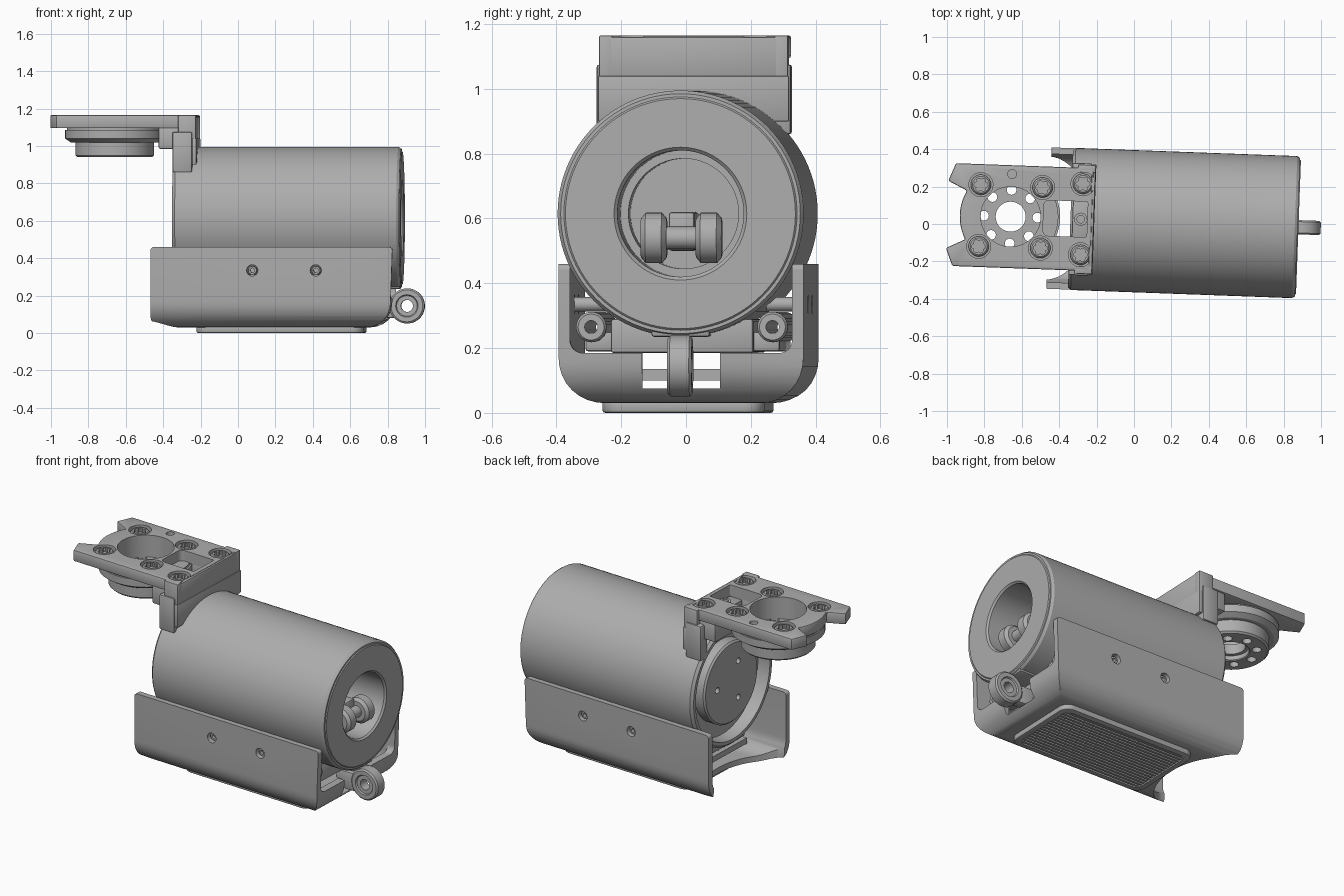
import bpy, bmesh, math
from mathutils import Vector, Matrix

old = bpy.data.objects.get("Cube")
if old:
    bpy.data.objects.remove(old, do_unlink=True)

grey = bpy.data.materials.new("plain grey")
grey.use_nodes = True
colour = (0.42, 0.42, 0.42, 1)
grey.diffuse_color = colour
grey.node_tree.nodes["Principled BSDF"].inputs["Base Color"].default_value = colour

# Whole assembly is turned slightly about the vertical
PLACE = Matrix.Translation((0, 0.015, 0)) @ Matrix.Rotation(math.radians(-2.1), 4, 'Z')
AXES = {'x': lambda u, v, t: (t, u, v), 'y': lambda u, v, t: (u, t, v), 'z': lambda u, v, t: (u, v, t)}


def shade(me):
    me.shade_smooth()
    me.set_sharp_from_angle(angle=math.radians(32))


def finish(name, bm, bevel=0):
    bmesh.ops.recalc_face_normals(bm, faces=bm.faces)
    if bevel:
        sharp = [e for e in bm.edges if e.calc_face_angle(0) > 0.7]
        bmesh.ops.bevel(bm, geom=sharp, offset=bevel, segments=2, profile=0.5, affect='EDGES')
    me = bpy.data.meshes.new(name)
    bm.to_mesh(me)
    bm.free()
    me.transform(PLACE)
    me.materials.append(grey)
    shade(me)
    ob = bpy.data.objects.new(name, me)
    bpy.context.collection.objects.link(ob)
    return ob


def prism(name, pts, a, b, axis='z', bevel=0):
    bm = bmesh.new()
    f = AXES[axis]
    low = [bm.verts.new(f(u, v, a)) for u, v in pts]
    high = [bm.verts.new(f(u, v, b)) for u, v in pts]
    bm.faces.new(low)
    bm.faces.new(high)
    for i in range(len(pts)):
        j = (i + 1) % len(pts)
        bm.faces.new((low[i], low[j], high[j], high[i]))
    return finish(name, bm, bevel)


def box(name, x, y, z, bevel=0):
    pts = [(x[0], y[0]), (x[1], y[0]), (x[1], y[1]), (x[0], y[1])]
    return prism(name, pts, z[0], z[1], 'z', bevel)


def circle(u, v, r, n=32, rv=None):
    steps = [math.tau * i / n for i in range(n)]
    return [(u + r * math.cos(t), v + (rv or r) * math.sin(t)) for t in steps]


def rounded(corners):
    # corners are (u, v, radius)
    out = []
    for i, (u, v, r) in enumerate(corners):
        p = Vector((u, v))
        ends = []
        for q in (corners[i - 1], corners[(i + 1) % len(corners)]):
            ends.append(p + (Vector(q[:2]) - p).normalized() * r)
        if r == 0:
            out.append((u, v))
            continue
        for k in range(9):
            t = k / 8
            w = 0.75 * 2 * t * (1 - t)
            a, b = (1 - t) ** 2, t * t
            out.append(tuple((ends[0] * a + p * w + ends[1] * b) / (a + b + w)))
    return out


def lathe(name, profile, u=0, v=0, axis='x', n=64):
    # profile is a closed loop of (position along axis, radius)
    bm = bmesh.new()
    f = AXES[axis]
    rings = []
    for t, r in profile:
        if r:
            rings.append([bm.verts.new(f(a, b, t)) for a, b in circle(u, v, r, n)])
        else:
            rings.append([bm.verts.new(f(u, v, t))] * n)
    for i in range(len(rings)):
        p, q = rings[i - 1], rings[i]
        if profile[i - 1][1] == 0 and profile[i][1] == 0:
            continue
        for k in range(n):
            m = (k + 1) % n
            bm.faces.new(list(dict.fromkeys((p[k], p[m], q[m], q[k]))))
    return finish(name, bm)


def cut(ob, cutters, op='DIFFERENCE'):
    for c in cutters:
        mod = ob.modifiers.new("cut", 'BOOLEAN')
        mod.operation, mod.object, mod.solver = op, c, 'EXACT'
    dg = bpy.context.evaluated_depsgraph_get()
    me = bpy.data.meshes.new_from_object(ob.evaluated_get(dg))
    ob.modifiers.clear()
    ob.data = me
    shade(me)
    for c in cutters:
        bpy.data.objects.remove(c, do_unlink=True)
    return ob


def drill(u, v, r, a, b, axis='z', n=24):
    return prism("cutter", circle(u, v, r, n), a, b, axis)


# Main drum with a deep bore at one end and a recessed ring at the other
AZ = 0.615
lathe("drum", [(0.45, 0), (0.45, 0.17), (0.62, 0.17), (0.62, 0.195), (0.87, 0.195), (0.88, 0.205),
               (0.88, 0.355), (0.875, 0.36), (0.875, 0.37), (0.86, 0.38), (-0.325, 0.38), (-0.34, 0.365),
               (-0.34, 0.345), (-0.26, 0.34), (-0.26, 0)], 0, AZ, n=96)
cap = lathe("end_cap", [(-0.25, 0), (-0.25, 0.25), (-0.32, 0.25), (-0.33, 0.24), (-0.33, 0)], 0, AZ)
cut(cap, [drill(y, z, 0.018, -0.4, -0.3, 'x', 16)
          for y, z in circle(0, AZ, 0.13, 3)])

# Double roller inside the bore
RZ = 0.54
for side in (-1, 1):
    c = side * 0.085
    lathe("bore_roller", [(c - 0.04, 0), (c - 0.04, 0.06), (c - 0.025, 0.078), (c + 0.025, 0.078),
                          (c + 0.04, 0.06), (c + 0.04, 0)], 0.79, RZ, 'y', 32)
lathe("roller_axle", [(-0.12, 0), (-0.12, 0.035), (0.12, 0.035), (0.12, 0)], 0.79, RZ, 'y', 24)
box("roller_stem", (0.44, 0.78), (-0.04, 0.04), (0.5, 0.62), 0.01)

# Open tray: rounded section trimmed by its side outline, then hollowed
tray = prism("tray", rounded([(-0.378, 0.46, 0), (-0.378, 0.03, 0.14), (0.378, 0.03, 0.14), (0.378, 0.46, 0)]),
             -0.6, 0.95, 'x')
outline = prism("cutter", rounded([(-0.455, 0.46, 0.02), (-0.455, 0.03, 0.06), (0.825, 0.03, 0.13),
                                   (0.84, 0.46, 0.02)]), -0.5, 0.5, 'y')
cut(tray, [outline], 'INTERSECT')


def hollow(z, r, a, b):
    return prism("cutter", rounded([(-0.343, 0.6, 0), (-0.343, z, r), (0.343, z, r), (0.343, 0.6, 0)]), a, b, 'x')


cut(tray, [hollow(0.065, 0.11, -0.7, 0.785)])
cut(tray, [hollow(0.185, 0.04, 0.7, 1)])
cut(tray, [box("cutter", (0.65, 1), (-0.12, 0.12), (0.075, 0.3))])
cut(tray, [prism("cutter", circle(-0.47, 0, 0.23, 48, 0.33), -0.1, 0.3)])
cut(tray, [drill(x, 0.335, 0.03, -0.6, 0.6, 'y') for x in (0.09, 0.43)])
for x in (0.09, 0.43):
    for s in (-1, 1):
        lathe("side_screw", [(s * 0.25, 0), (s * 0.25, 0.022), (s * 0.36, 0.022), (s * 0.36, 0.012),
                             (s * 0.34, 0.012), (s * 0.34, 0)], x, 0.335, 'y', 24)

# Ribbed foot pad
pad = prism("foot_pad", rounded([(-0.215, -0.25, 0.06), (0.68, -0.25, 0.06), (0.68, 0.25, 0.06),
                                 (-0.215, 0.25, 0.06)]), 0, 0.04, bevel=0.008)
cut(pad, [prism("cutter", rounded([(-0.18, -0.215, 0.04), (0.645, -0.215, 0.04), (0.645, 0.215, 0.04),
                                   (-0.18, 0.215, 0.04)]), -0.1, 0.015)])
for i in range(17):
    y = -0.2 + i * 0.025
    box("pad_rib", (-0.175, 0.64), (y - 0.007, y + 0.007), (0.003, 0.02))

# Parts between tray and drum
board = box("inner_board", (-0.22, 0.74), (-0.29, 0.29), (0.1, 0.135))
cut(board, [drill(-0.18, -0.24 + 0.06 * i, 0.012, 0, 0.3, 'z', 10) for i in range(9)])
box("cradle", (-0.26, 0.74), (-0.22, 0.22), (0.185, 0.29), 0.008)
box("cradle_key", (0.7, 0.87), (-0.09, 0.09), (0.235, 0.3), 0.008)
for s in (-1, 1):
    lathe("cradle_post", [(-0.2, 0.02), (-0.2, 0.047), (0.755, 0.047), (0.765, 0.04), (0.765, 0.02)],
          s * 0.28, 0.265, 'x', 32)
    box("post_web", (-0.2, 0.7), (min(s * 0.2, s * 0.3), max(s * 0.2, s * 0.3)), (0.19, 0.25), 0.008)

# Ring eye on the tray end
lathe("ring_eye", [(-0.038, 0.06), (-0.038, 0.085), (-0.03, 0.094), (0.03, 0.094), (0.038, 0.085),
                   (0.038, 0.06), (0.03, 0.055), (0.03, 0.032), (-0.03, 0.032), (-0.03, 0.055)],
      0.905, 0.145, 'y', 48)
box("eye_arm", (0.7, 0.84), (-0.03, 0.03), (0.08, 0.19), 0.008)

# Top mounting plate with two horns and a bulging end
CX = -0.66
bulge = [(CX - 0.272 * math.cos(a / 10), 0.272 * math.sin(a / 10)) for a in range(-5, 6)]
plate_pts = [(-0.225, -0.275), (-0.962, -0.275), (-1.0, -0.18)] + bulge + [(-1.0, 0.18), (-0.962, 0.275),
                                                                           (-0.225, 0.275)]
plate = prism("mount_plate", plate_pts, 1.095, 1.165, bevel=0.008)
screws = [(x, s * y) for x, y in ((-0.825, 0.165), (-0.495, 0.162), (-0.28, 0.19)) for s in (-1, 1)]
cut(plate, [drill(CX, 0, 0.16, 1, 1.3, n=64)])
window = rounded([(-0.485, -0.095, 0.03), (-0.25, -0.095, 0.01), (-0.25, 0.095, 0.01), (-0.485, 0.095, 0.03)])
cut(plate, [prism("cutter", window, 1, 1.3)])
cut(plate, [drill(x, y, 0.064, 1.125, 1.3, n=32) for x, y in screws] + [drill(-0.66, 0.228, 0.024, 1.13, 1.3)])
for x, y in screws:
    head = lathe("plate_screw", [(1.11, 0), (1.11, 0.054), (1.15, 0.054), (1.16, 0.045), (1.16, 0)], x, y, 'z', 32)
    star = [(x + r * math.cos(i * math.tau / 24), y + r * math.sin(i * math.tau / 24))
            for i, r in enumerate([0.038, 0.035, 0.028, 0.035] * 6)]
    cut(head, [prism("cutter", star, 1.135, 1.3)])

# Flange and drilled hub below the plate
lathe("flange", [(1.02, 0.16), (1.02, 0.235), (1.04, 0.265), (1.085, 0.265), (1.085, 0.255), (1.1, 0.255),
                 (1.1, 0.16)], CX, 0, 'z')
hub = lathe("hub", [(0.945, 0.1), (0.94, 0.105), (0.94, 0.2), (0.95, 0.21), (1.03, 0.21), (1.03, 0.08),
                    (0.97, 0.08), (0.97, 0.1)], CX, 0, 'z')
cut(hub, [drill(x, y, 0.026, 0.8, 1.2, n=16) for x, y in circle(CX, 0, 0.143, 8)])

# Bracket joining the plate to the drum
for s in (-1, 1):
    lo, hi = sorted((s * 0.1, s * 0.265))
    box("bracket_cheek", (-0.415, -0.225), (lo, hi), (0.985, 1.1), 0.008)
    lo, hi = sorted((s * 0.235, s * 0.3))
    box("bracket_leg", (-0.34, -0.235), (lo, hi), (0.86, 1.075), 0.008)
    lo, hi = sorted((s * 0.25, s * 0.292))
    box("bracket_rib", (-0.31, -0.215), (lo, hi), (1.0, 1.165), 0.005)
box("bracket_bridge", (-0.33, -0.225), (-0.11, 0.11), (0.96, 1.09), 0.008)
box("bracket_back", (-0.235, -0.212), (-0.295, 0.295), (0.9, 1.04), 0.004)
box("back_panel", (-0.235, -0.215), (-0.26, 0.26), (1.035, 1.16), 0.006)
lathe("bridge_peg", [(1.08, 0.02), (1.08, 0.035), (1.11, 0.035), (1.11, 0.02)], -0.285, 0, 'z', 24)
